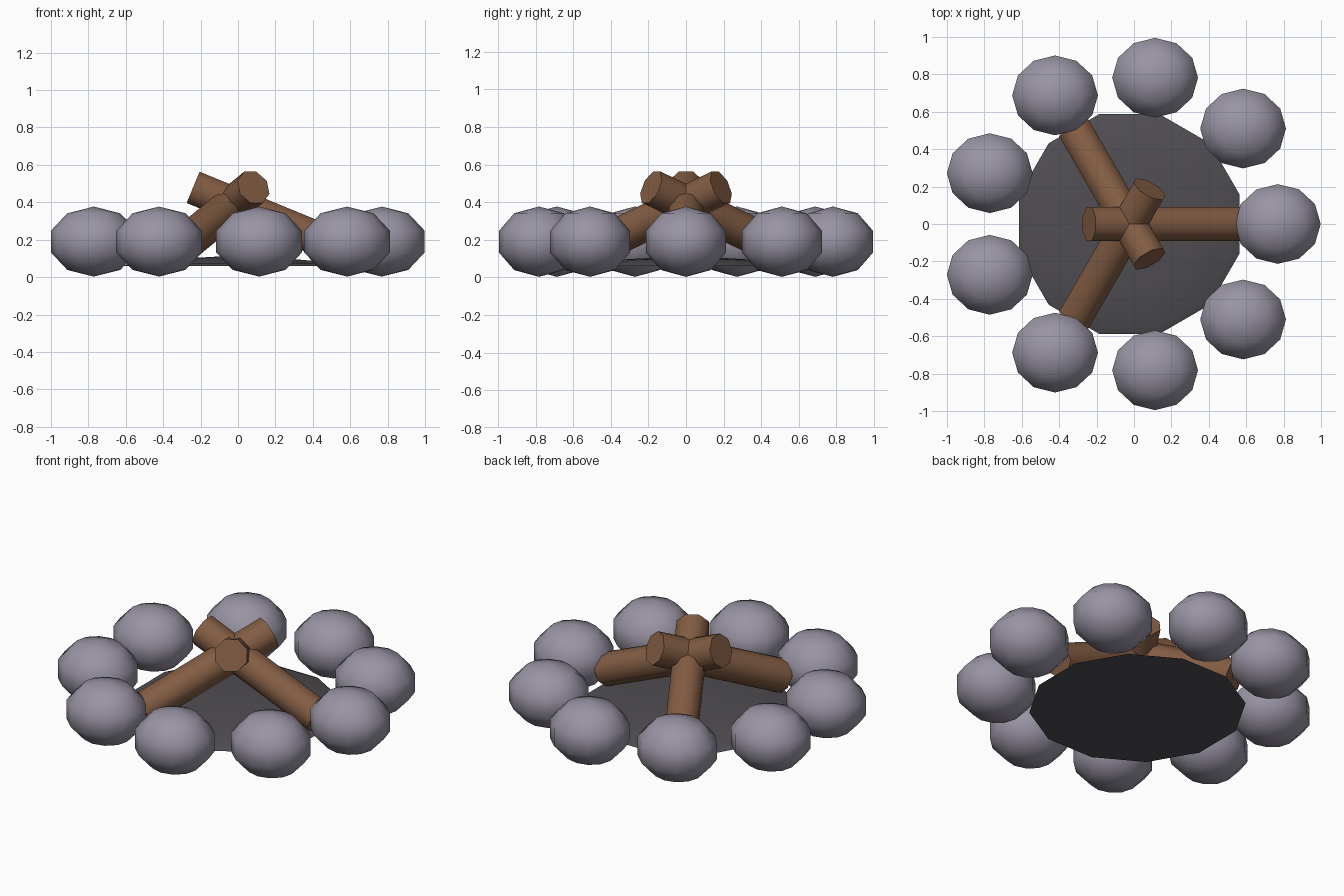
import bpy, bmesh
from math import cos, sin, pi, radians
from mathutils import Matrix, Vector

cube = bpy.data.objects.get("Cube")
if cube:
    bpy.data.objects.remove(cube, do_unlink=True)

CENTRE_X = -0.025


def material(name, rgb):
    mat = bpy.data.materials.new(name)
    mat.use_nodes = True
    mat.diffuse_color = (*rgb, 1)
    mat.node_tree.nodes["Principled BSDF"].inputs["Base Color"].default_value = (*rgb, 1)
    return mat


def finish(bm, name, mat, angle):
    mesh = bpy.data.meshes.new(name)
    bm.to_mesh(mesh)
    bm.free()
    mesh.materials.append(mat)
    obj = bpy.data.objects.new(name, mesh)
    bpy.context.collection.objects.link(obj)
    bpy.ops.object.select_all(action="DESELECT")
    obj.select_set(True)
    bpy.context.view_layer.objects.active = obj
    bpy.ops.object.shade_smooth_by_angle(angle=radians(angle))
    return obj


stone_grey = material("stone grey", (0.32, 0.295, 0.37))
log_brown = material("log brown", (0.225, 0.108, 0.056))
ash_grey = material("ash grey", (0.08, 0.075, 0.084))

# Ring of nine flattened stones, all facing the same way
for i in range(9):
    a = i * 2 * pi / 9
    place = Matrix.Translation((CENTRE_X + 0.794 * cos(a), 0.794 * sin(a), 0.19))
    bm = bmesh.new()
    bmesh.ops.create_uvsphere(bm, u_segments=12, v_segments=5, radius=1,
                              matrix=place @ Matrix.Diagonal((0.241, 0.224, 0.187, 1)))
    finish(bm, f"stone_{i + 1}", stone_grey, 80)

# Three logs leaning together, crossing near their upper ends
for i in range(3):
    top, foot = Vector((-0.215, 0, 0.48)), Vector((0.58, 0, 0.153))
    axis = foot - top
    place = (Matrix.Translation((CENTRE_X, 0, 0)) @ Matrix.Rotation(i * 2 * pi / 3, 4, "Z")
             @ Matrix.Translation((top + foot) / 2)
             @ axis.to_track_quat("Z", "Y").to_matrix().to_4x4()
             @ Matrix.Rotation(pi / 8, 4, "Z"))
    bm = bmesh.new()
    bmesh.ops.create_cone(bm, cap_ends=True, segments=8, radius1=0.098, radius2=0.098,
                          depth=axis.length, matrix=place)
    finish(bm, f"log_{i + 1}", log_brown, 60)

# Low mound of ash, spun from a shallow profile
bm = bmesh.new()
profile = [(0.61, 0.06), (0.575, 0.075), (0.35, 0.095), (0, 0.115)]
points = [bm.verts.new((CENTRE_X + r * cos(pi / 12), r * sin(pi / 12), z)) for r, z in profile]
edges = [bm.edges.new(pair) for pair in zip(points, points[1:])]
bmesh.ops.spin(bm, geom=points + edges, cent=(CENTRE_X, 0, 0), axis=(0, 0, 1),
               angle=2 * pi, steps=12)
bmesh.ops.remove_doubles(bm, verts=bm.verts, dist=0.001)
bmesh.ops.holes_fill(bm, edges=[e for e in bm.edges if e.is_boundary], sides=0)
bmesh.ops.recalc_face_normals(bm, faces=bm.faces)
finish(bm, "ash_mound", ash_grey, 60)
